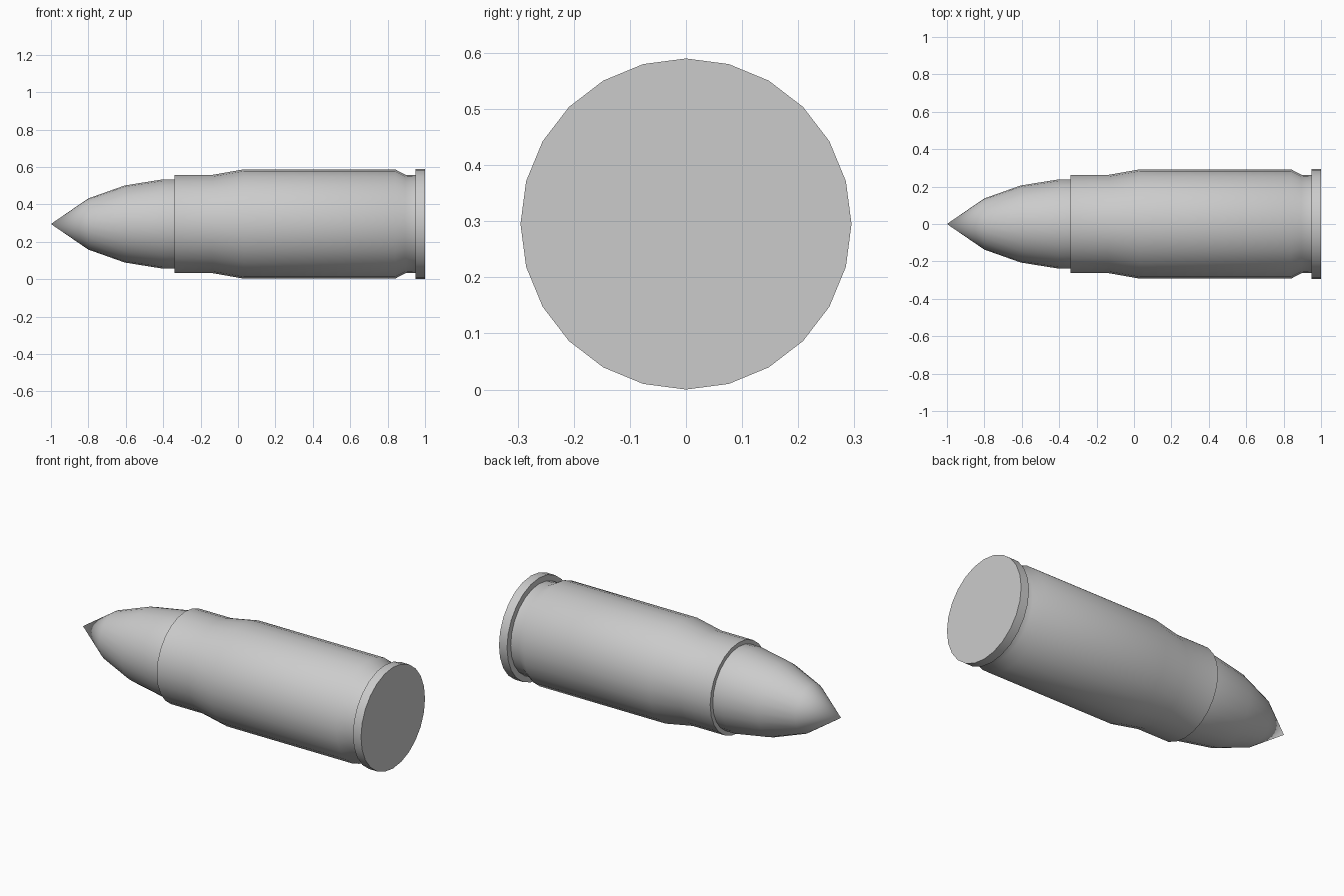
import bpy, bmesh, math

if "Cube" in bpy.data.objects:
    bpy.data.objects.remove(bpy.data.objects["Cube"])

SIDES = 24
AXIS_Z = 0.295


def lathe(name, profile):
    """Revolve (x, radius) points around the x axis; zero radius makes a tip."""
    bm = bmesh.new()
    rings = []
    for x, r in profile:
        if r == 0:
            rings.append([bm.verts.new((x, 0, AXIS_Z))] * SIDES)
            continue
        angles = [2 * math.pi * i / SIDES for i in range(SIDES)]
        rings.append([bm.verts.new((x, r * math.cos(a), AXIS_Z + r * math.sin(a)))
                      for a in angles])
    for a, b in zip(rings, rings[1:]):
        for i in range(SIDES):
            j = (i + 1) % SIDES
            bm.faces.new(dict.fromkeys((a[i], a[j], b[j], b[i])))
    # Flat end caps
    for ring in (rings[0], rings[-1]):
        if ring[0] is not ring[1]:
            bm.faces.new(ring)
    bmesh.ops.recalc_face_normals(bm, faces=bm.faces)
    mesh = bpy.data.meshes.new(name)
    bm.to_mesh(mesh)
    bm.free()
    obj = bpy.data.objects.new(name, mesh)
    bpy.context.collection.objects.link(obj)
    bpy.ops.object.select_all(action='DESELECT')
    obj.select_set(True)
    bpy.context.view_layer.objects.active = obj
    bpy.ops.object.shade_smooth_by_angle(angle=math.radians(40))
    return obj


# Pointed projectile, seated just inside the case mouth
lathe("projectile", [(-1.0, 0), (-0.8, 0.137), (-0.605, 0.206),
                     (-0.4, 0.239), (-0.32, 0.239)])

# Case: neck, shoulder, body, extractor groove and rim
lathe("case", [(-0.34, 0.263), (-0.135, 0.263), (0.03, 0.292), (0.84, 0.292),
               (0.895, 0.263), (0.948, 0.261), (0.948, 0.295), (1.0, 0.295)])
